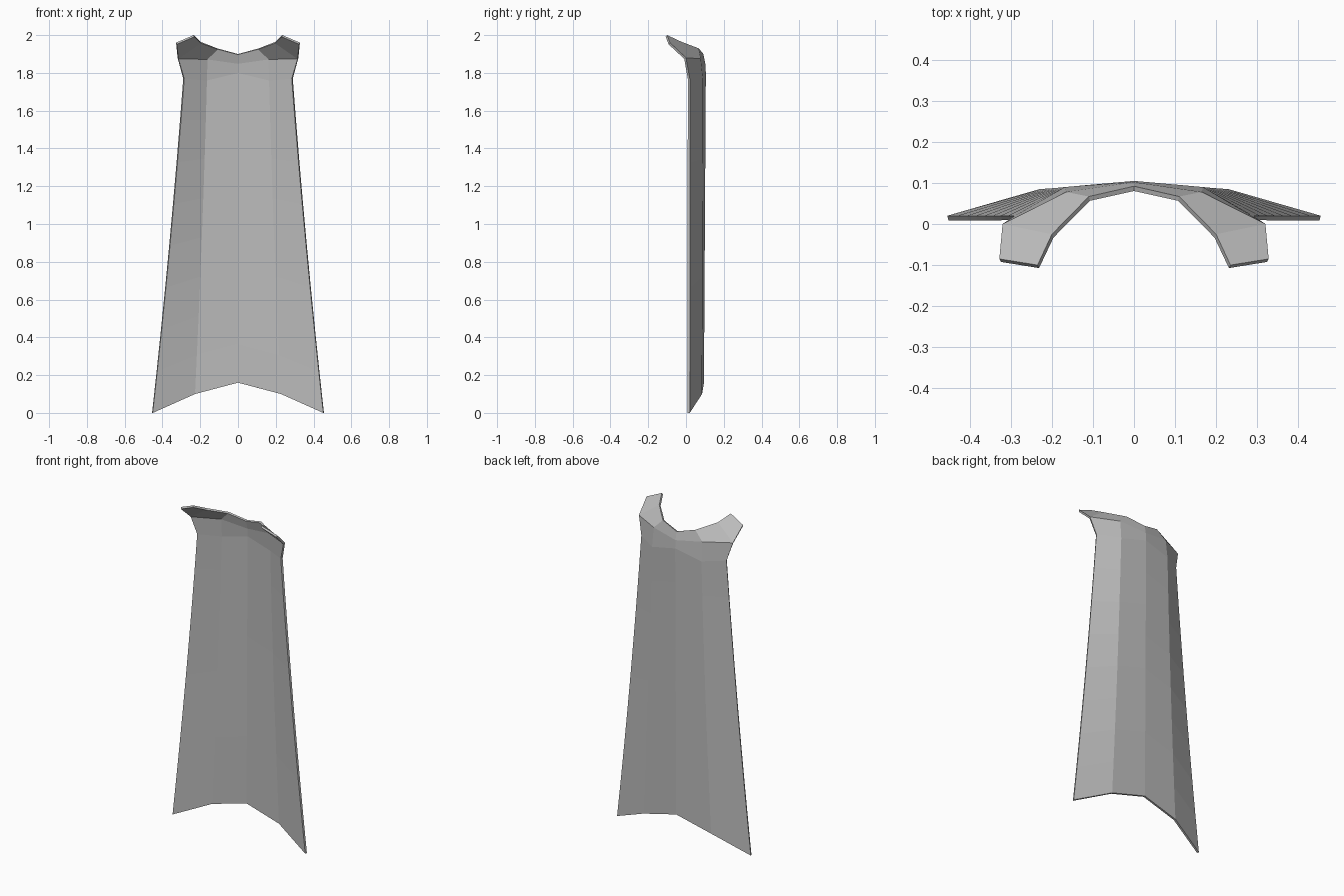
import bpy, bmesh
from mathutils import Vector

if "Cube" in bpy.data.objects:
    bpy.data.objects.remove(bpy.data.objects["Cube"])

# Plain grey cloth
cloth = bpy.data.materials.new("grey_cloth")
cloth.use_nodes = True
grey = (0.5, 0.5, 0.5, 1)
cloth.diffuse_color = grey
cloth.node_tree.nodes["Principled BSDF"].inputs["Base Color"].default_value = grey

# Cross-sections of one half of the hanging sheet: spine, fold, outer edge
hem = [Vector(p) for p in ((0, .095, .16), (.23, .085, .10), (.455, .02, 0))]
yoke = [Vector(p) for p in ((0, .105, 1.80), (.168, .09, 1.76), (.29, .02, 1.77))]
ROWS = 8


def section(t):
    """Blend hem to yoke, drawing the sides in slightly halfway up."""
    row = [a.lerp(b, t) for a, b in zip(hem, yoke)]
    pinch = 4 * t * (1 - t)
    row[1].x -= .005 * pinch
    row[2].x -= .008 * pinch
    return row


bm = bmesh.new()


def quad(*points):
    bm.faces.new([bm.verts.new(p) for p in points])


# Collar and shoulder tab points
collar = {
    "neck": (0, .092, 1.90), "nape": (0, .102, 1.85),
    "rim": (.11, .067, 1.93), "fold": (.165, .078, 1.875),
    "edge": (.32, 0, 1.88), "inner": (.2, -.025, 1.965),
    "tip": (.235, -.1, 2.0), "corner": (.328, -.085, 1.96),
}
patches = ["neck rim fold nape", "rim inner edge fold", "inner tip corner edge"]

for side in (1, -1):
    def put(*points):
        pts = [Vector((p[0] * side, p[1], p[2])) for p in points]
        quad(*(pts if side == 1 else reversed(pts)))

    # Hanging sheet
    sections = [section(i / ROWS) for i in range(ROWS + 1)]
    for low, high in zip(sections, sections[1:]):
        for i in range(2):
            put(low[i], high[i], high[i + 1], low[i + 1])

    # Collar band and shoulder tab
    spine, fold, outer = yoke
    put(spine, collar["nape"], collar["fold"], fold)
    put(fold, collar["fold"], collar["edge"], outer)
    for names in patches:
        put(*reversed([collar[n] for n in names.split()]))

bmesh.ops.remove_doubles(bm, verts=bm.verts, dist=.0005)
bmesh.ops.recalc_face_normals(bm, faces=bm.faces)
# Make the outside face backwards
if sum(f.normal.y * f.calc_area() for f in bm.faces) < 0:
    bmesh.ops.reverse_faces(bm, faces=bm.faces)

mesh = bpy.data.meshes.new("cape")
bm.to_mesh(mesh)
bm.free()
mesh.materials.append(cloth)
cape = bpy.data.objects.new("cape", mesh)
bpy.context.collection.objects.link(cape)

# Cloth thickness
solid = cape.modifiers.new("thickness", 'SOLIDIFY')
solid.thickness = .012
solid.offset = -1
